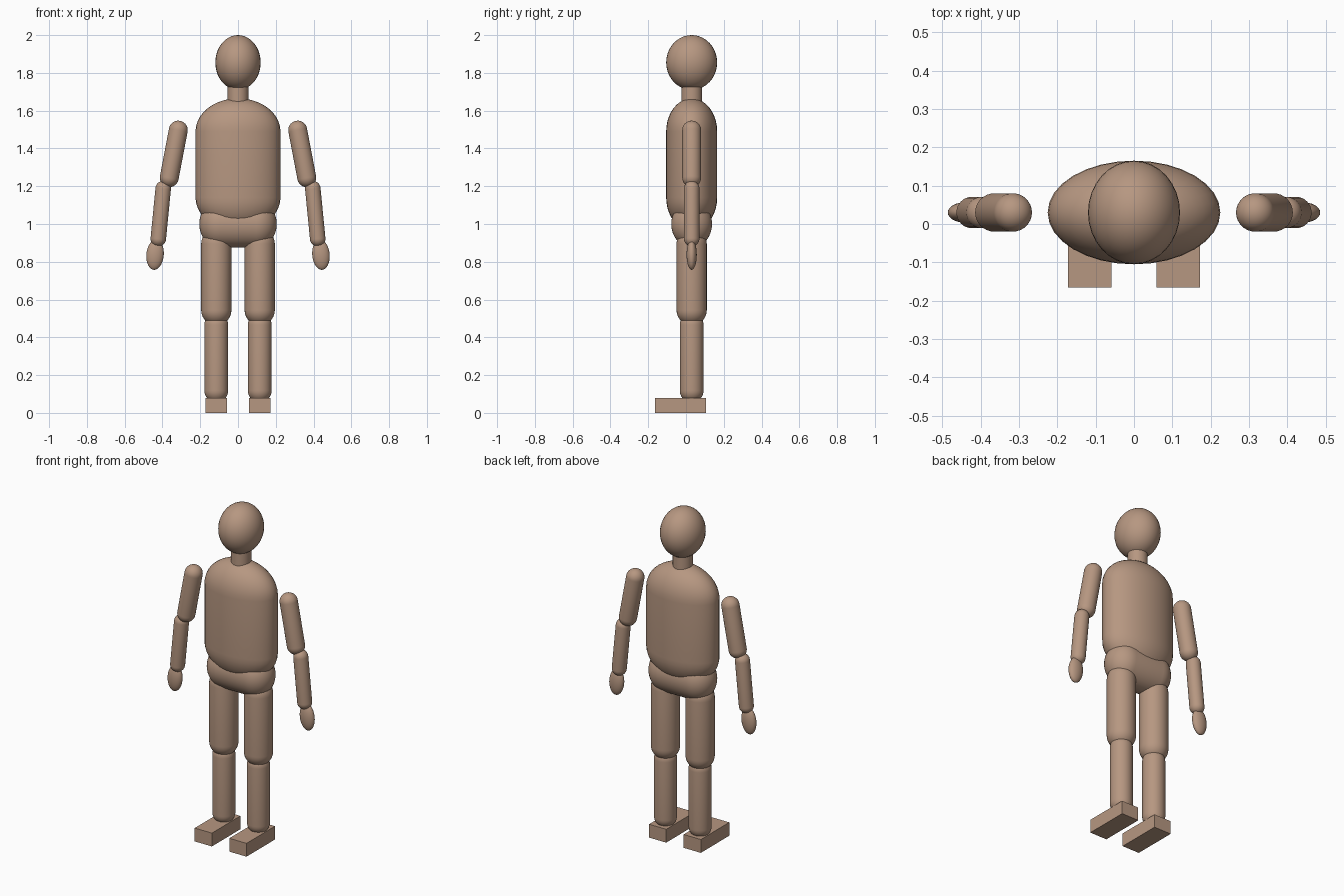
import bpy, bmesh, math
from mathutils import Matrix

if "Cube" in bpy.data.objects:
    bpy.data.objects.remove(bpy.data.objects["Cube"])

CY = 0.03          # body axis depth
SEG, CAP = 32, 10  # sides, rings per rounded end

skin = bpy.data.materials.new("skin")
skin.diffuse_color = (0.47, 0.31, 0.22, 1)
skin.use_nodes = True
skin.node_tree.nodes["Principled BSDF"].inputs["Base Color"].default_value = skin.diffuse_color


def finish(name, bm, smooth=True):
    bmesh.ops.recalc_face_normals(bm, faces=bm.faces)
    me = bpy.data.meshes.new(name)
    bm.to_mesh(me)
    bm.free()
    me.materials.append(skin)
    ob = bpy.data.objects.new(name, me)
    bpy.context.collection.objects.link(ob)
    if smooth:
        bpy.ops.object.select_all(action='DESELECT')
        ob.select_set(True)
        bpy.context.view_layer.objects.active = ob
        bpy.ops.object.shade_smooth_by_angle(angle=math.radians(40))
    return ob


def capsule(name, a, b, rx, ry, cap):
    """Round-ended tube between the cap centres a and b, given as (x, z)."""
    dx, dz = b[0] - a[0], b[1] - a[1]
    h = math.hypot(dx, dz) / 2
    bm = bmesh.new()
    prof = []
    for side in (-1, 1):
        for i in range(CAP):
            t = math.pi / 2 * (i if side > 0 else CAP - 1 - i) / CAP
            prof.append((math.cos(t), side * (h + cap * math.sin(t))))
    rings = [[bm.verts.new((rx * s * math.cos(2 * math.pi * k / SEG),
                            ry * s * math.sin(2 * math.pi * k / SEG), z))
              for k in range(SEG)] for s, z in prof]
    for lo, hi in zip(rings, rings[1:]):
        for k in range(SEG):
            n = (k + 1) % SEG
            bm.faces.new((lo[k], lo[n], hi[n], hi[k]))
    for ring, z in ((rings[0], -h - cap), (rings[-1], h + cap)):
        tip = bm.verts.new((0, 0, z))
        for k in range(SEG):
            bm.faces.new((ring[k], ring[(k + 1) % SEG], tip))
    bmesh.ops.remove_doubles(bm, verts=bm.verts, dist=1e-5)
    turn = Matrix.Rotation(math.atan2(dx, dz), 4, 'Y')
    move = Matrix.Translation(((a[0] + b[0]) / 2, CY, (a[1] + b[1]) / 2))
    bm.transform(move @ turn)
    return finish(name, bm)


def ellipsoid(name, x, z, rx, ry, rz, tilt=0.0):
    d = 1e-6
    return capsule(name, (x - d * math.sin(tilt), z - d * math.cos(tilt)),
                   (x + d * math.sin(tilt), z + d * math.cos(tilt)), rx, ry, rz)


# Head, neck and trunk
ellipsoid("head", 0, 1.855, 0.12, 0.135, 0.145)
bm = bmesh.new()
bmesh.ops.create_cone(bm, cap_ends=True, segments=SEG, radius1=0.055, radius2=0.055,
                      depth=0.16, matrix=Matrix.Translation((0, CY, 1.68)))
finish("neck", bm)
capsule("torso", (0, 1.14), (0, 1.49), 0.225, 0.135, 0.175)
capsule("pelvis", (-0.097, 1.0), (0.097, 1.0), 0.125, 0.108, 0.108)

# Limbs, both sides
for label, s in (("left", 1), ("right", -1)):
    capsule(label + "_upper_arm", (s * 0.364, 1.245), (s * 0.316, 1.497), 0.05, 0.05, 0.05)
    capsule(label + "_forearm", (s * 0.422, 0.922), (s * 0.396, 1.187), 0.041, 0.041, 0.041)
    ellipsoid(label + "_hand", s * 0.439, 0.837, 0.046, 0.027, 0.08, -s * 0.09)
    capsule(label + "_thigh", (s * 0.115, 0.544), (s * 0.115, 0.895), 0.08, 0.08, 0.08)
    capsule(label + "_shin", (s * 0.115, 0.118), (s * 0.115, 0.466), 0.063, 0.063, 0.063)
    bm = bmesh.new()
    bmesh.ops.create_cube(bm, size=1, matrix=Matrix.Translation((s * 0.115, -0.03, 0.04))
                          @ Matrix.Diagonal((0.114, 0.27, 0.08, 1)))
    finish(label + "_foot", bm, smooth=False)
